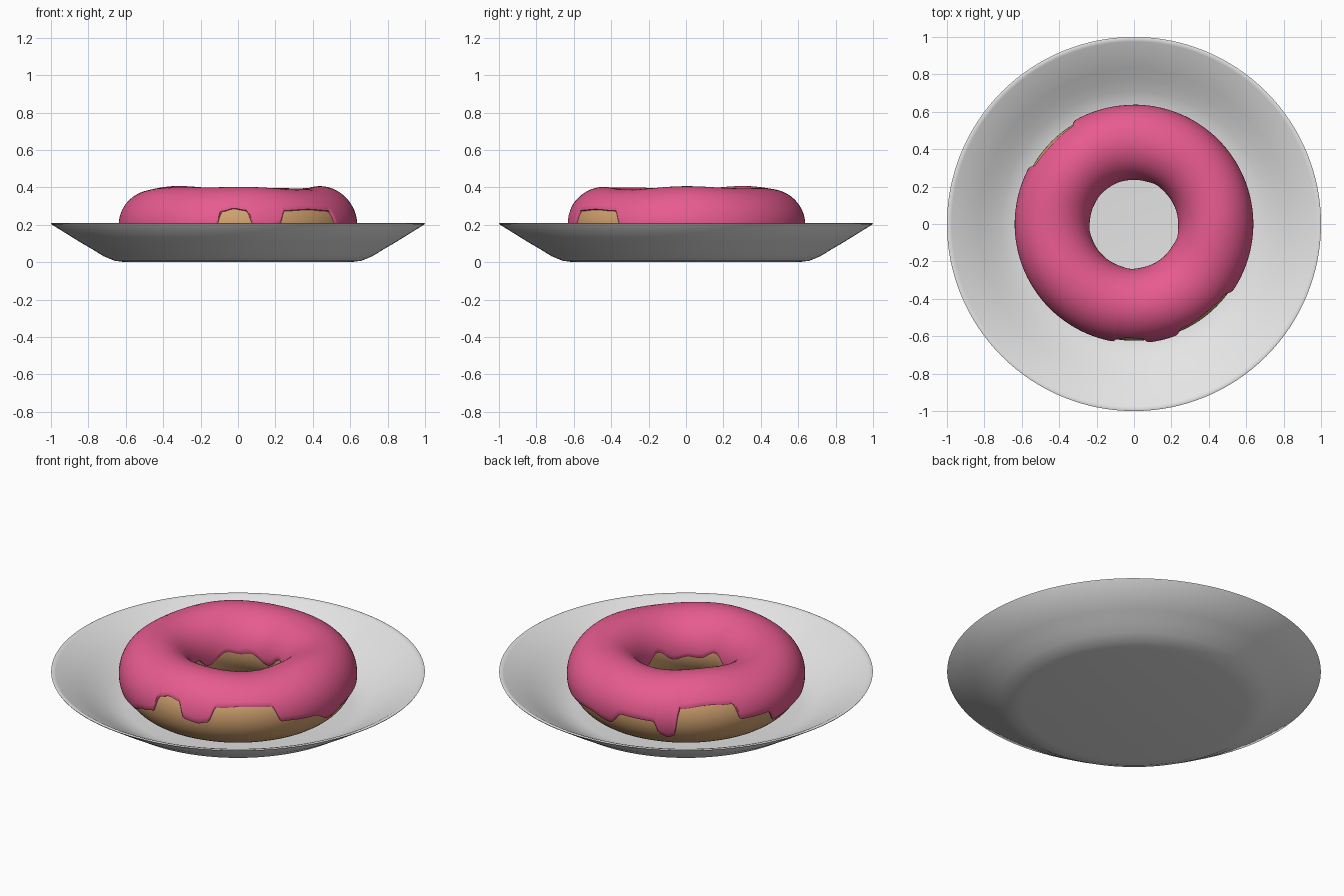
import bpy, math

if "Cube" in bpy.data.objects:
    bpy.data.objects.remove(bpy.data.objects["Cube"])

R, ZC = 0.437, 0.197          # ring radius and height of the dough centre
DOUGH, ICE = 0.187, 0.201     # tube radii of dough and icing
N = 360


def material(name, rgb):
    m = bpy.data.materials.new(name)
    m.diffuse_color = (*rgb, 1)
    m.use_nodes = True
    m.node_tree.nodes["Principled BSDF"].inputs["Base Color"].default_value = m.diffuse_color
    return m


def build(name, verts, faces, mat, angle=50):
    me = bpy.data.meshes.new(name)
    me.from_pydata(verts, [], faces)
    me.materials.append(mat)
    ob = bpy.data.objects.new(name, me)
    bpy.context.collection.objects.link(ob)
    bpy.ops.object.select_all(action='DESELECT')
    ob.select_set(True)
    bpy.context.view_layer.objects.active = ob
    bpy.ops.object.mode_set(mode='EDIT')
    bpy.ops.mesh.select_all(action='SELECT')
    bpy.ops.mesh.remove_doubles(threshold=1e-5)
    bpy.ops.mesh.normals_make_consistent(inside=False)
    bpy.ops.object.mode_set(mode='OBJECT')
    bpy.ops.object.shade_smooth_by_angle(angle=math.radians(angle))
    return ob


def sweep(name, section, n, mat, closed):
    """Turn a section(theta) -> [(r, z), ...] around the z axis."""
    verts, faces = [], []
    for i in range(n):
        t = 2 * math.pi * i / n
        prof = section(t)
        k = len(prof)
        verts += [(r * math.cos(t), r * math.sin(t), z) for r, z in prof]
    for i in range(n):
        j = (i + 1) % n
        for a in range(k if closed else k - 1):
            b = (a + 1) % k
            faces.append((i * k + a, j * k + a, j * k + b, i * k + b))
    return build(name, verts, faces, mat)


def tube(t, phi, rad):
    """Point on the slightly lumpy ring; phi = 0 outside, 90 deg on top."""
    lump = 0.006 * math.sin(3 * t + 1) + 0.004 * math.sin(5 * t + 2)
    up = max(0, math.sin(phi)) ** 2
    return (R + rad * math.cos(phi) + 0.004 * math.sin(4 * t) * up,
            ZC + rad * math.sin(phi) + lump * up)


white = material("plate_white", (0.78, 0.78, 0.78))
tan = material("dough_tan", (0.64, 0.36, 0.16))
pink = material("icing_pink", (0.80, 0.105, 0.275))

# plate: lathed thin shell
PLATE = [(0, 0), (.60, 0), (.66, .008), (.72, .033), (.78, .07), (.84, .105),
         (.998, .203), (1.0, .207), (.992, .21), (.975, .205),
         (.83, .116), (.77, .08), (.71, .047), (.65, .023), (.60, .016), (0, .015)]
sweep("plate", lambda t: PLATE, 128, white, False)

# dough ring
sweep("dough", lambda t: [tube(t, 2 * math.pi * i / 48, DOUGH) for i in range(48)],
      128, tan, True)

# icing: outer edge height by direction in degrees, making the drips
DRIPS = [(-145, .11), (-120, .11), (-108, .16), (-101, .18), (-98, .275), (-92, .29),
         (-86, .28), (-82, .19), (-75, .178), (-70, .19), (-66, .28), (-52, .288),
         (-38, .28), (-33, .185), (-15, .17), (-3, .11), (10, .15), (30, .155),
         (50, .13), (70, .15), (84, .125), (92, .2), (109, .195), (112, .115),
         (116, .095), (119, .11), (122, .275), (136, .288), (149, .28), (153, .185),
         (169, .18), (175, .105), (195, .125), (215, .11)]


def edge_height(t):
    d = (math.degrees(t) + 145) % 360 - 145
    for (a, za), (b, zb) in zip(DRIPS, DRIPS[1:]):
        if a <= d <= b:
            f = (d - a) / (b - a)
            f = f * f * (3 - 2 * f)
            return za + (zb - za) * f
    return DRIPS[0][1]


def icing(t):
    outer = math.asin((edge_height(t) - ZC) / ICE)
    inner = math.pi + 0.04 + 0.12 * math.sin(5 * t) + 0.08 * math.sin(9 * t + 1)
    pts = [tube(t, inner, DOUGH - .01), tube(t, inner, ICE - .007)]
    for i in range(1, 40):
        pts.append(tube(t, inner + (outer - inner) * i / 40, ICE))
    return pts + [tube(t, outer, ICE - .006), tube(t, outer, DOUGH - .01)]


sweep("icing", icing, N, pink, False)
